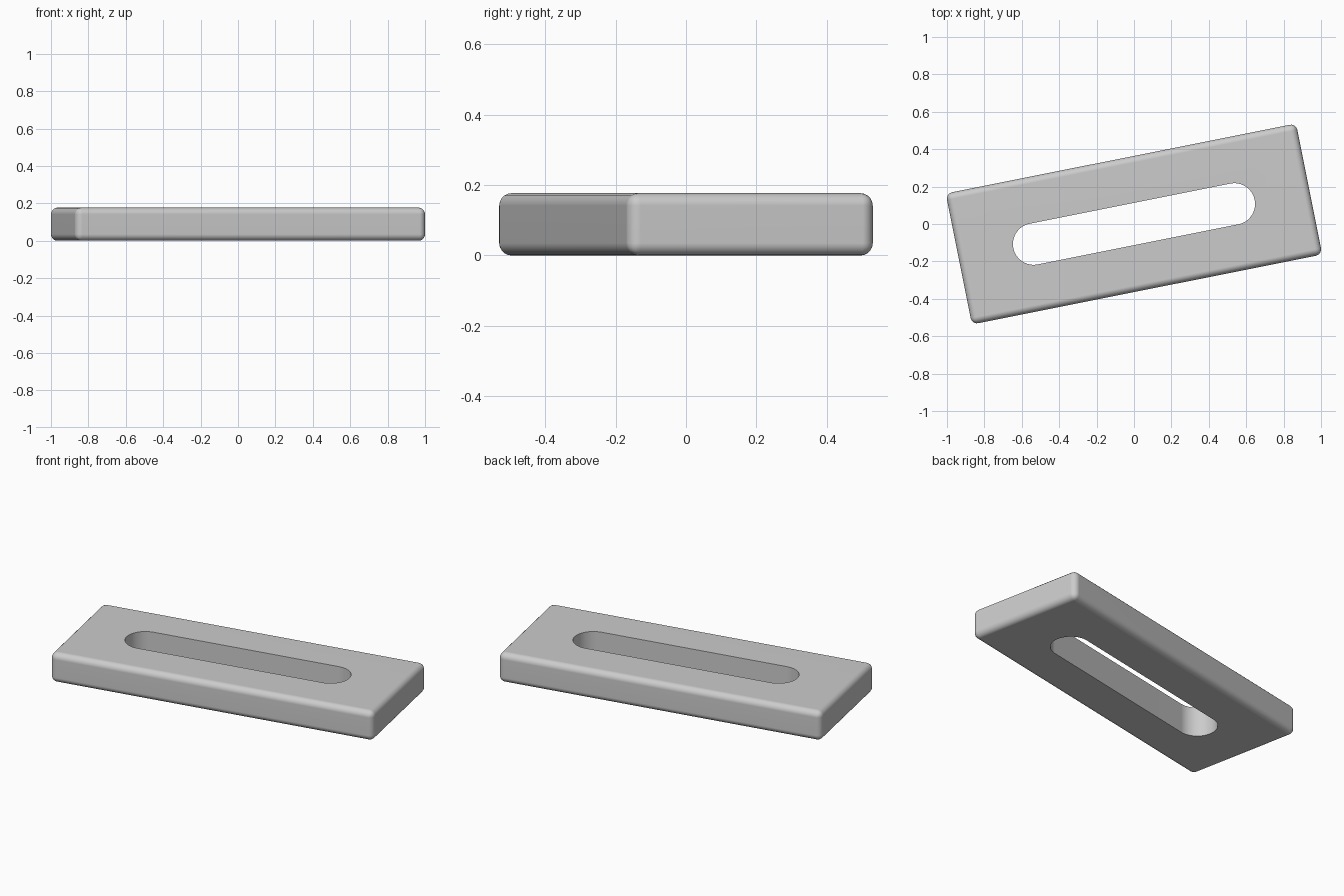
import bpy
import bmesh
import math
from mathutils import Matrix

cube = bpy.data.objects.get("Cube")
if cube:
    bpy.data.objects.remove(cube, do_unlink=True)

LENGTH, WIDTH, HEIGHT = 1.91, 0.714, 0.177
EDGE = 0.035
SLOT_HALF, SLOT_RADIUS = 0.547, 0.111
TURN = math.radians(11.3)

grey = bpy.data.materials.new("plain grey")
grey.use_nodes = True
colour = (0.6, 0.6, 0.6, 1)
grey.diffuse_color = colour
grey.node_tree.nodes["Principled BSDF"].inputs["Base Color"].default_value = colour


def make_object(name, bm):
    bmesh.ops.recalc_face_normals(bm, faces=bm.faces)
    mesh = bpy.data.meshes.new(name)
    bm.to_mesh(mesh)
    bm.free()
    mesh.materials.append(grey)
    obj = bpy.data.objects.new(name, mesh)
    bpy.context.collection.objects.link(obj)
    obj.location.z = HEIGHT / 2
    obj.rotation_euler.z = TURN
    return obj


# Plate with rounded edges and corners
bm = bmesh.new()
bmesh.ops.create_cube(bm, size=1, matrix=Matrix.Diagonal((LENGTH, WIDTH, HEIGHT, 1)))
bmesh.ops.bevel(bm, geom=bm.edges[:], offset=EDGE, segments=5, profile=0.5, affect="EDGES")
plate = make_object("slotted_plate", bm)

# Slot cutter with round ends
bm = bmesh.new()
outline = []
steps = 24
for side in (1, -1):
    for i in range(steps + 1):
        a = math.pi * (i / steps - 0.5)
        outline.append(bm.verts.new((side * (SLOT_HALF + SLOT_RADIUS * math.cos(a)),
                                     side * SLOT_RADIUS * math.sin(a), -HEIGHT)))
base = bm.faces.new(outline)
sides = bmesh.ops.extrude_face_region(bm, geom=[base])
bmesh.ops.translate(bm, vec=(0, 0, 2 * HEIGHT),
                    verts=[v for v in sides["geom"] if isinstance(v, bmesh.types.BMVert)])
cutter = make_object("slot_cutter", bm)
cutter.hide_render = True

# Cut the slot through the plate and drop the cutter
cut = plate.modifiers.new("slot", "BOOLEAN")
cut.operation = "DIFFERENCE"
cut.solver = "EXACT"
cut.object = cutter
bpy.ops.object.select_all(action="DESELECT")
bpy.context.view_layer.objects.active = plate
plate.select_set(True)
bpy.ops.object.modifier_apply(modifier=cut.name)
bpy.data.objects.remove(cutter, do_unlink=True)

# Smooth rounds, sharp slot rim, flat faces
bpy.ops.object.shade_smooth_by_angle(angle=math.radians(35))
normals = plate.modifiers.new("flat faces", "WEIGHTED_NORMAL")
normals.keep_sharp = True
